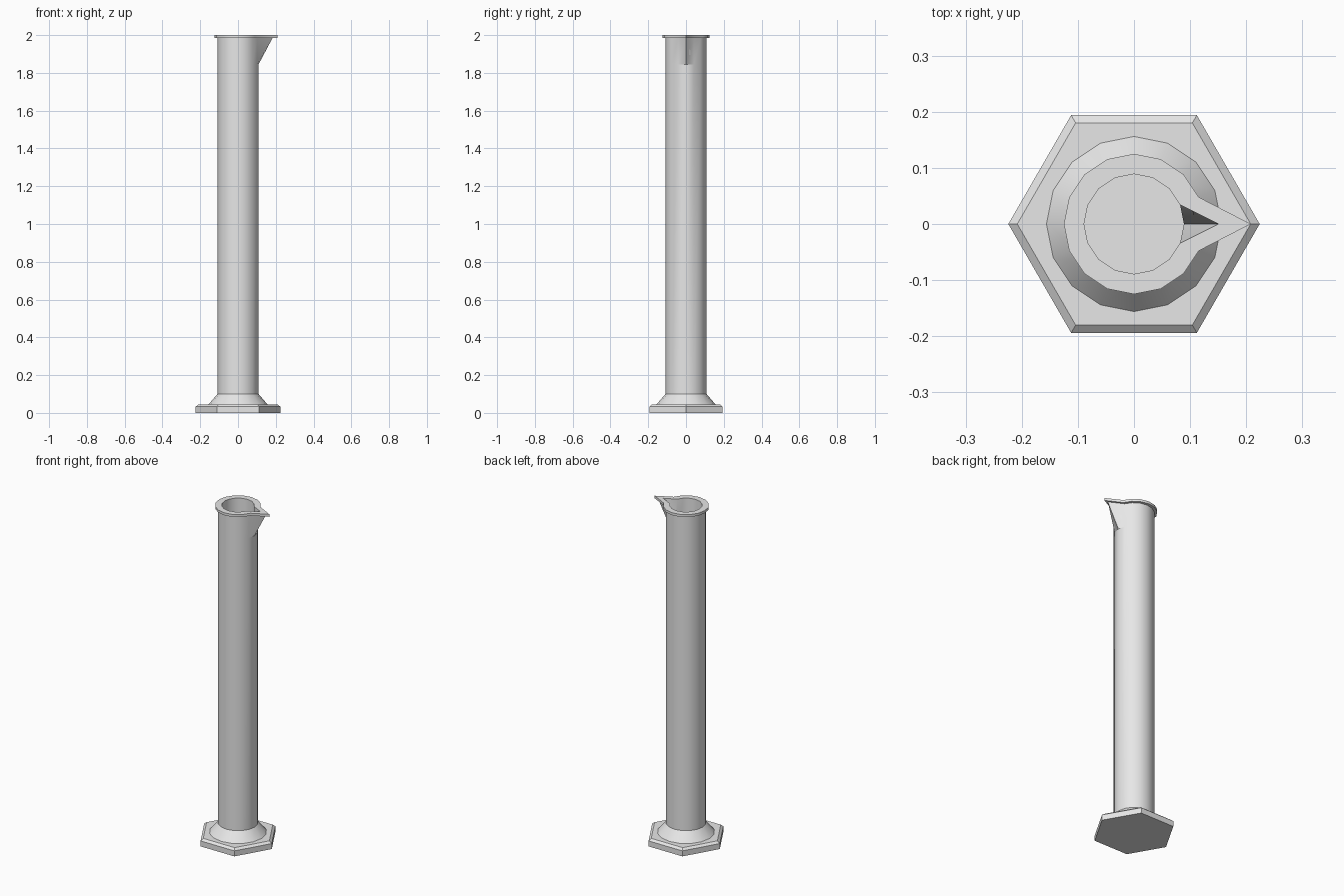
import bpy
import bmesh
from math import cos, sin, tau

if "Cube" in bpy.data.objects:
    bpy.data.objects.remove(bpy.data.objects["Cube"], do_unlink=True)

grey = bpy.data.materials.new("pale_grey")
grey.use_nodes = True
colour = (0.8, 0.8, 0.8, 1)
grey.diffuse_color = colour
grey.node_tree.nodes["Principled BSDF"].inputs["Base Color"].default_value = colour


def lathe(name, sides, rings, cap_start=False, cap_end=False):
    """Join rings of (radius, z, x of the vertex on the +x axis) into one mesh."""
    bm = bmesh.new()
    loops = []
    for radius, z, tip in rings:
        loop = [bm.verts.new((radius * cos(tau * i / sides),
                              radius * sin(tau * i / sides), z))
                for i in range(sides)]
        loop[0].co.x = tip or radius
        loops.append(loop)
    for a, b in zip(loops, loops[1:]):
        for i in range(sides):
            j = (i + 1) % sides
            bm.faces.new((a[i], a[j], b[j], b[i]))
    if cap_start:
        bm.faces.new(loops[0][::-1])
    if cap_end:
        bm.faces.new(loops[-1])
    mesh = bpy.data.meshes.new(name)
    bm.to_mesh(mesh)
    bm.free()
    mesh.materials.append(grey)
    obj = bpy.data.objects.new(name, mesh)
    bpy.context.collection.objects.link(obj)
    return obj


# Hexagonal foot with a chamfered top edge
lathe("foot", 6, [(0.224, 0, None), (0.224, 0.033, None), (0.208, 0.045, None)],
      cap_start=True, cap_end=True)

# Flared tube, pouring spout, lip, then the inner wall down to the floor
tube = lathe("tube", 16, [
    (0.156, 0.045, None),
    (0.109, 0.10, None),
    (0.109, 1.845, None),
    (0.109, 1.985, 0.183),
    (0.125, 1.985, 0.208),
    (0.125, 2.0, 0.208),
    (0.089, 2.0, 0.151),
    (0.089, 1.845, None),
    (0.089, 0.10, None),
], cap_end=True)

bpy.ops.object.select_all(action="DESELECT")
tube.select_set(True)
bpy.context.view_layer.objects.active = tube
bpy.ops.object.shade_smooth_by_angle(angle=0.52)
